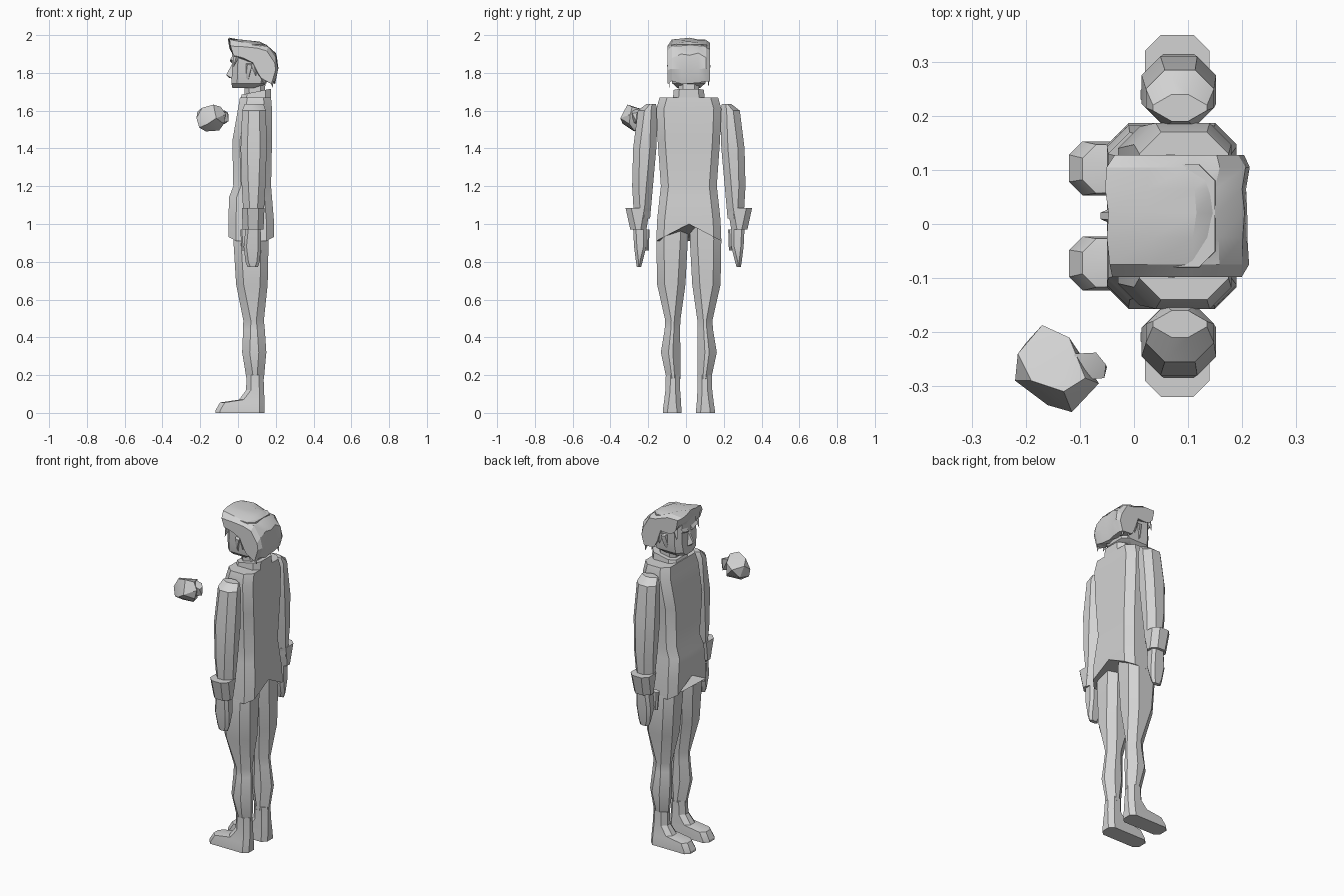
import bpy, bmesh, math, random
from mathutils import Vector

random.seed(4)
MID = 0.015  # plane of symmetry across the shoulders (figure faces -x)

grey = bpy.data.materials.new("plain_grey")
grey.diffuse_color = (0.65, 0.65, 0.65, 1)


def finish(name, bm, angle=28):
    bmesh.ops.recalc_face_normals(bm, faces=bm.faces)
    me = bpy.data.meshes.new(name)
    bm.to_mesh(me)
    bm.free()
    me.materials.append(grey)
    ob = bpy.data.objects.new(name, me)
    bpy.context.collection.objects.link(ob)
    bpy.ops.object.select_all(action='DESELECT')
    ob.select_set(True)
    bpy.context.view_layer.objects.active = ob
    bpy.ops.object.shade_smooth_by_angle(angle=math.radians(angle))
    return ob


def bridge(name, rings, angle=28):
    """Skin a list of equal-length point rings and cap both ends."""
    bm = bmesh.new()
    loops = [[bm.verts.new(p) for p in r] for r in rings]
    n = len(loops[0])
    for a, b in zip(loops, loops[1:]):
        for i in range(n):
            j = (i + 1) % n
            bm.faces.new((a[i], a[j], b[j], b[i]))
    bm.faces.new(loops[0])
    bm.faces.new(loops[-1])
    return finish(name, bm, angle)


def ring(z, x0, x1, y0, y1, c, s=1, hem=0, slope=0):
    """Chamfered rectangle with a middle point at front and back."""
    cx, cy = min(c, (x1 - x0) * .4), min(c, (y1 - y0) * .4)
    m = (y0 + y1) / 2
    pts = [(x0, m), (x0, y0 + cy), (x0 + cx, y0), (x1 - cx, y0), (x1, y0 + cy),
           (x1, m), (x1, y1 - cy), (x1 - cx, y1), (x0 + cx, y1), (x0, y1 - cy)]
    half = (y1 - y0) / 2
    return [(x, MID + s * y,
             z + hem * (1 - abs(y - m) / half) + slope * (x - x0)) for x, y in pts]


def loft(name, rows, c, s=1):
    return bridge(name, [ring(*r, c, s) for r in rows])


def hull(name, pts):
    bm = bmesh.new()
    for p in pts:
        bm.verts.new(p)
    bmesh.ops.convex_hull(bm, input=bm.verts)
    return finish(name, bm)


# Jacket body with an arched hem
rows = [(1.67, .01, .175, .155), (1.61, 0, .18, .172), (1.44, -.03, .18, .165),
        (1.20, -.025, .175, .148), (1.14, -.048, .18, .155), (1.02, -.05, .19, .168)]
body = [ring(z, a, b, -h, h, .04) for z, a, b, h in rows]
body.append(ring(.91, -.05, .19, -.172, .172, .04, hem=.09))
bridge("jacket", body)

# Collar and neck
bridge("collar", [ring(1.655, .01, .175, -.085, .085, .03),
                  ring(1.685, .02, .175, -.08, .08, .03, slope=.2)])
loft("neck", [(1.60, .04, .15, -.055, .055), (1.78, .03, .14, -.055, .055)], .025)

for s, side in ((-1, "right"), (1, "left")):
    # Arm, cuff and hand
    loft(side + "_sleeve", [(1.635, .035, .135, .175, .225), (1.60, .022, .148, .165, .27),
                            (1.40, .014, .152, .172, .295), (1.20, .02, .145, .19, .30),
                            (1.03, .03, .135, .205, .29)], .035, s)
    loft(side + "_cuff", [(1.085, .02, .14, .205, .335), (.97, .025, .135, .225, .31)], .03, s)
    loft(side + "_hand", [(.98, .04, .12, .225, .295), (.88, .03, .122, .225, .29),
                          (.80, .04, .115, .245, .28), (.772, .05, .105, .253, .275)], .015, s)
    loft(side + "_thumb", [(.97, .012, .05, .208, .24), (.86, .02, .045, .212, .23)], .008, s)
    # Trouser leg
    loft(side + "_leg", [(1.01, -.02, .16, .005, .155), (.92, -.025, .162, .005, .172),
                         (.68, -.01, .157, .018, .168), (.49, .028, .137, .045, .125),
                         (.44, .027, .142, .046, .128), (.32, .022, .15, .045, .148),
                         (.18, .045, .137, .045, .118)], .04, s)
    # Boot with a forward toe
    loft(side + "_boot", [(0, -.12, .14, .038, .138), (.012, -.12, .14, .038, .138),
                          (.055, -.095, .14, .042, .132), (.07, .005, .14, .042, .13),
                          (.12, .043, .138, .046, .124), (.20, .045, .135, .046, .122)], .025, s)
    # Ear
    hull(side + "_ear", [(x, MID + s * y, z) for x, y, z in
                         [(.04, .09, 1.77), (.04, .09, 1.85), (.07, .09, 1.85), (.055, .09, 1.76),
                          (.05, .112, 1.845), (.075, .115, 1.84), (.06, .108, 1.79)]])
    # Eyebrow ridge
    hull(side + "_brow", [(x, MID + s * y, z) for x, y, z in
                          [(-.03, .015, 1.85), (-.03, .075, 1.865), (-.042, .02, 1.86),
                           (-.04, .07, 1.875), (-.03, .015, 1.88), (-.03, .075, 1.89)]])

# Head and nose
loft("head", [(1.72, -.03, .11, -.06, .06), (1.745, -.035, .15, -.088, .088),
              (1.80, -.032, .165, -.097, .097), (1.95, -.03, .15, -.095, .095)], .03)
hull("nose", [(-.03, MID - .02, 1.77), (-.03, MID + .02, 1.77), (-.03, MID - .008, 1.85),
              (-.03, MID + .008, 1.85), (-.062, MID - .006, 1.79), (-.062, MID + .006, 1.79),
              (-.05, MID, 1.775)])

# Hair: side profile carried across the head, ragged on top
profile = [(-.05, 1.985), (.03, 1.98), (.11, 1.968), (.155, 1.945), (.203, 1.895),
           (.212, 1.82), (.192, 1.75), (.13, 1.765), (.10, 1.80), (.075, 1.86),
           (.03, 1.875), (-.012, 1.88), (-.04, 1.935)]
slices = []
for y, drop, pinch in ((-.113, .035, .90), (-.09, .012, .97), (-.04, 0, 1), (.005, .008, 1),
                       (.05, 0, 1), (.09, .012, .98), (.113, .03, .90)):
    slices.append([(.08 + (x - .08) * pinch + random.uniform(-.006, .006), MID + y,
                    z - drop * (z > 1.88) + random.uniform(-.01, .01))
                   for x, z in profile])
bridge("hair", slices, 20)

# Loose locks hanging at the temples and nape
for i, (x, z, tilt) in enumerate(((-.005, 1.90, -.02), (.085, 1.85, .01),
                                  (.125, 1.80, .02), (.17, 1.79, .015))):
    for s in (-1, 1):
        y = MID + s * .098
        hull("hair_lock", [(x - .02, y, z), (x + .02, y, z), (x, y + s * .014, z),
                           (x + tilt, y + s * .006, z - .07)])

# Detached fist beside the shoulder
hull("loose_fist", [(-.22, -.29, 1.56), (-.205, -.30, 1.51), (-.16, -.335, 1.53),
                    (-.115, -.348, 1.56), (-.065, -.295, 1.58), (-.075, -.30, 1.53),
                    (-.10, -.275, 1.495), (-.17, -.275, 1.49), (-.19, -.29, 1.615),
                    (-.13, -.31, 1.632), (-.09, -.285, 1.62), (-.215, -.24, 1.595),
                    (-.17, -.187, 1.58), (-.12, -.21, 1.60), (-.20, -.22, 1.53),
                    (-.12, -.21, 1.53), (-.10, -.24, 1.505)])
hull("loose_thumb", [(-.11, -.29, 1.61), (-.11, -.24, 1.61), (-.052, -.26, 1.59),
                     (-.055, -.285, 1.585), (-.07, -.238, 1.60), (-.05, -.265, 1.545),
                     (-.07, -.245, 1.53), (-.10, -.28, 1.53)])
